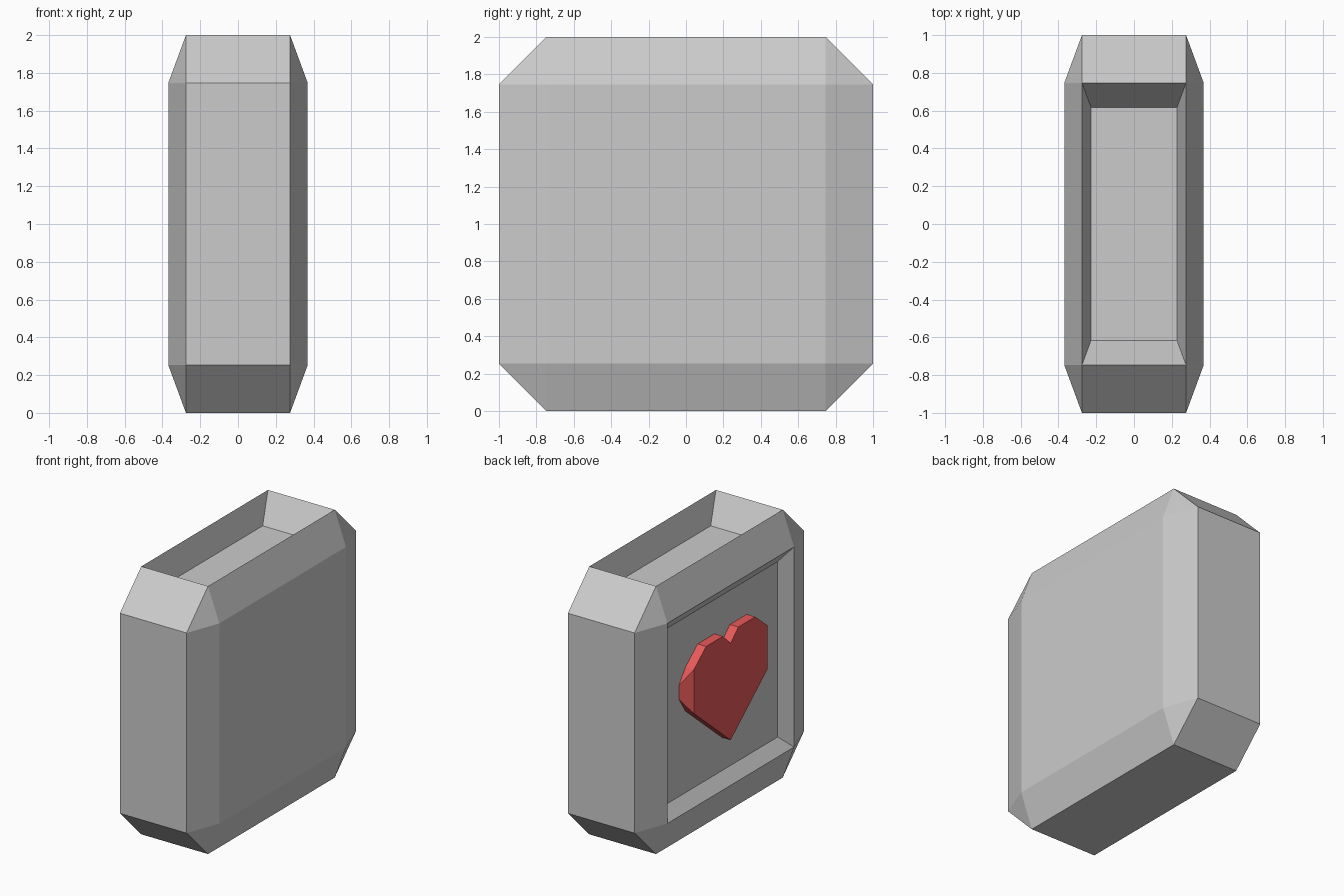
import bpy, bmesh
from mathutils import Vector

if "Cube" in bpy.data.objects:
    bpy.data.objects.remove(bpy.data.objects["Cube"])

HALF_X, CHAMFER = 0.369, 0.253


def finish(bm, name, color=None):
    bmesh.ops.recalc_face_normals(bm, faces=bm.faces)
    mesh = bpy.data.meshes.new(name)
    bm.to_mesh(mesh)
    bm.free()
    obj = bpy.data.objects.new(name, mesh)
    bpy.context.collection.objects.link(obj)
    if color:
        mat = bpy.data.materials.new(name + "_red")
        mat.diffuse_color = color
        mat.use_nodes = True
        mat.node_tree.nodes["Principled BSDF"].inputs["Base Color"].default_value = mat.diffuse_color
        mesh.materials.append(mat)
    return obj


def recess(bm, direction, scale, depth):
    """Sink the face furthest along direction, narrowing it towards its floor."""
    face = max(bm.faces, key=lambda f: f.normal.dot(direction))
    center = face.calc_center_median()
    floor = bmesh.ops.extrude_discrete_faces(bm, faces=[face])["faces"][0]
    for v in floor.verts:
        v.co = center + (v.co - center) * scale - direction * depth


# Chamfered block, squashed in x, with a recess in the top and in the left side
bm = bmesh.new()
bmesh.ops.create_cube(bm, size=2)
bmesh.ops.bevel(bm, geom=bm.edges[:], offset=CHAMFER, segments=1,
                affect='EDGES', profile=0.5)
for v in bm.verts:
    v.co = Vector((v.co.x * HALF_X, v.co.y, v.co.z + 1))
bm.normal_update()
recess(bm, Vector((0, 0, 1)), 0.825, 0.205)
recess(bm, Vector((-1, 0, 0)), 0.877, 0.07)
finish(bm, "hollow_block")

# Heart on the recess floor: two convex mirrored halves, flaring at the sides
half = [(0, -0.41), (0.435, -0.045), (0.435, 0.28),
        (0.29, 0.40), (0.09, 0.40), (0, 0.313)]
flare = [(0.51, 0.07), (0.51, 0.175)]
front_x, back_x = -HALF_X, -HALF_X + 0.071
bm = bmesh.new()
for side in (1, -1):
    pts = [(front_x, y, z) for y, z in half]
    pts += [(back_x, y, z) for y, z in half + flare]
    verts = [bm.verts.new((x, side * y, z + 1)) for x, y, z in pts]
    bmesh.ops.convex_hull(bm, input=verts)
inner = [f for f in bm.faces if all(abs(v.co.y) < 1e-5 for v in f.verts)]
bmesh.ops.delete(bm, geom=inner, context='FACES')
bmesh.ops.remove_doubles(bm, verts=bm.verts, dist=1e-4)
bmesh.ops.dissolve_limit(bm, angle_limit=0.02, verts=bm.verts, edges=bm.edges)
finish(bm, "heart", (0.8, 0.1, 0.1, 1))
